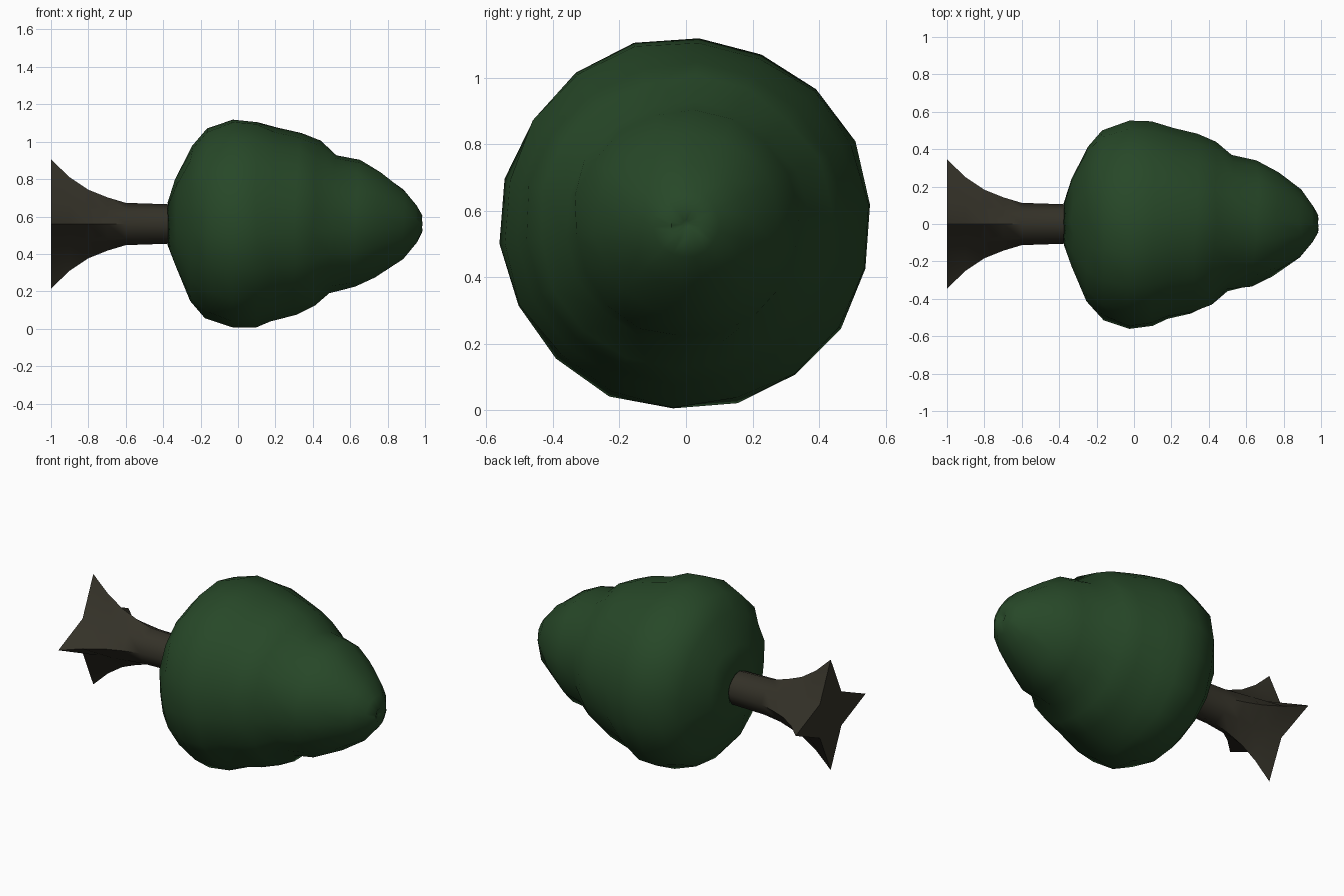
import bpy, bmesh, math, random

if "Cube" in bpy.data.objects:
    bpy.data.objects.remove(bpy.data.objects["Cube"])

random.seed(4)
AXIS_Z = 0.56


def material(name, rgb):
    m = bpy.data.materials.new(name)
    m.diffuse_color = (*rgb, 1)
    m.use_nodes = True
    m.node_tree.nodes["Principled BSDF"].inputs["Base Color"].default_value = m.diffuse_color
    return m


def lathe(name, rings, mat, angle):
    """Skin a list of rings (each a list of points) and close both ends."""
    bm = bmesh.new()
    loops = [[bm.verts.new(p) for p in ring] for ring in rings]
    n = len(loops[0])
    for a, b in zip(loops, loops[1:]):
        for i in range(n):
            j = (i + 1) % n
            bm.faces.new((a[i], a[j], b[j], b[i]))
    for end in (loops[0], loops[-1]):
        bm.faces.new(end)
    bmesh.ops.recalc_face_normals(bm, faces=bm.faces)
    me = bpy.data.meshes.new(name)
    bm.to_mesh(me)
    bm.free()
    me.materials.append(mat)
    ob = bpy.data.objects.new(name, me)
    bpy.context.collection.objects.link(ob)
    bpy.context.view_layer.objects.active = ob
    ob.select_set(True)
    bpy.ops.object.shade_smooth_by_angle(angle=math.radians(angle))
    ob.select_set(False)
    return ob


def point(x, r, a):
    return (x, r * math.cos(a), AXIS_Z + r * math.sin(a))


green = material("dark leaf green", (0.02, 0.064, 0.021))
brown = material("dark bark brown", (0.034, 0.031, 0.021))

# Trunk: eight sides, flaring into four pointed roots (x, root radius, valley radius)
trunk = [(-1, 0.345, 0.15), (-0.9, 0.25, 0.14), (-0.8, 0.183, 0.13),
         (-0.7, 0.143, 0.12), (-0.6, 0.113, 0.11), (-0.36, 0.105, 0.105),
         (-0.2, 0.1, 0.1)]
lathe("trunk", [[point(x, v if i % 2 else r, math.pi * i / 4) for i in range(8)]
                for x, r, v in trunk], brown, 50)

# Foliage: bumpy cone with softly stepped tiers (x, radius)
crown = [(-0.34, 0.06), (-0.375, 0.115), (-0.33, 0.24), (-0.25, 0.42),
         (-0.17, 0.51), (-0.03, 0.562), (0.10, 0.55), (0.19, 0.515),
         (0.32, 0.48), (0.42, 0.44), (0.51, 0.365), (0.64, 0.338),
         (0.75, 0.28), (0.89, 0.18), (0.955, 0.10), (0.985, 0.045), (0.967, 0.012)]
SIDES = 18
rings = []
for k, (x, r) in enumerate(crown):
    ring = []
    for i in range(SIDES):
        a = 2 * math.pi * (i + 0.3) / SIDES
        dx = 0.02 * math.sin(a + 0.8) if 6 < k < 13 else 0
        amp = 0.008 if 1 < k < 14 else 0.002
        ring.append(point(x + dx + random.uniform(-amp, amp),
                          r + random.uniform(-amp, amp), a))
    rings.append(ring)
lathe("foliage", rings, green, 60)
